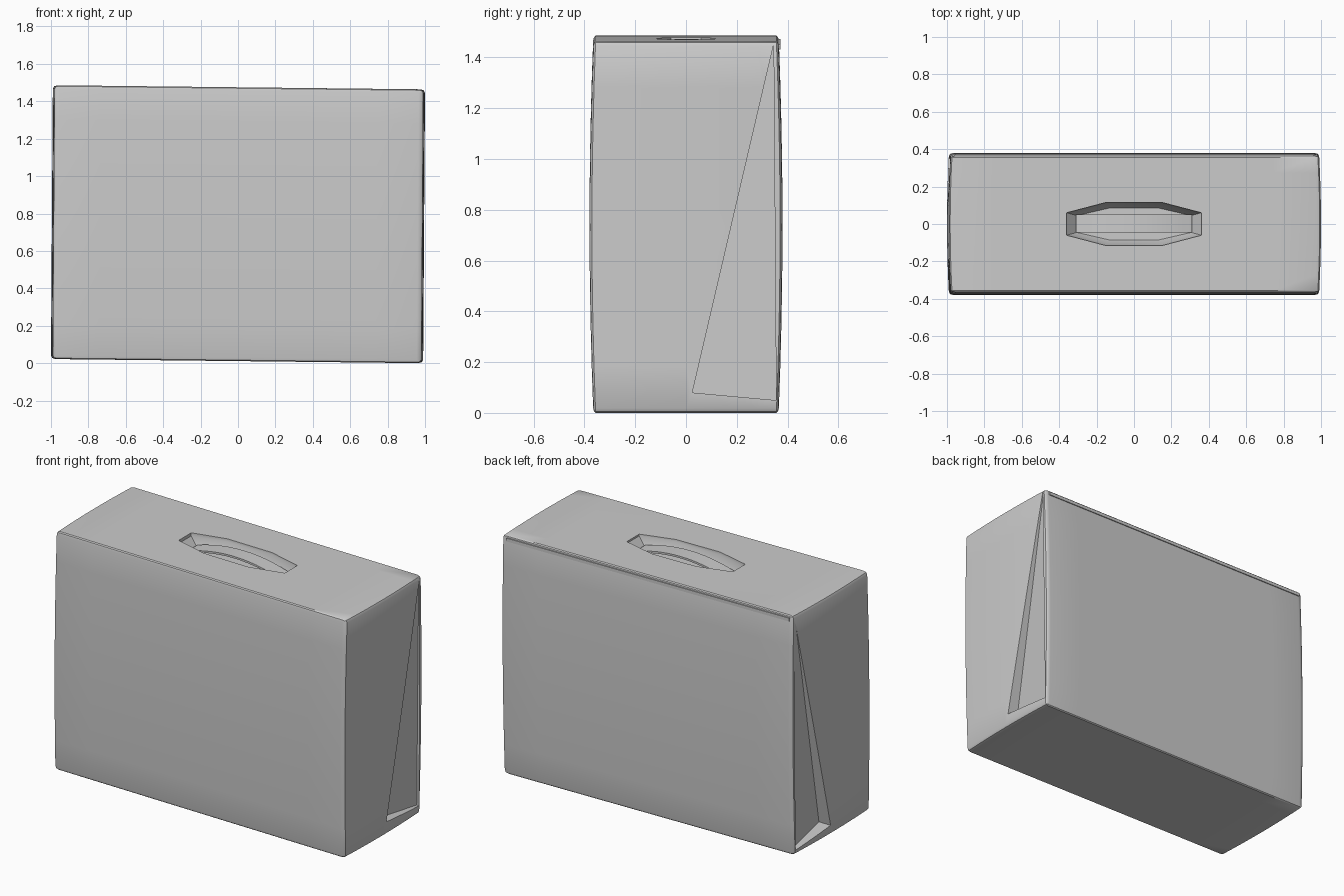
import bpy
import bmesh
from mathutils import Vector

cube = bpy.data.objects.get("Cube")
if cube:
    bpy.data.objects.remove(cube, do_unlink=True)

GREY = (0.6, 0.6, 0.6, 1)
card = bpy.data.materials.new("plain_grey_card")
card.use_nodes = True
card.diffuse_color = GREY
card.node_tree.nodes["Principled BSDF"].inputs["Base Color"].default_value = GREY


def make_object(name, bm):
    mesh = bpy.data.meshes.new(name)
    bmesh.ops.recalc_face_normals(bm, faces=bm.faces)
    bm.to_mesh(mesh)
    bm.free()
    mesh.materials.append(card)
    obj = bpy.data.objects.new(name, mesh)
    bpy.context.scene.collection.objects.link(obj)
    return obj


def hull(name, points):
    bm = bmesh.new()
    for p in points:
        bm.verts.new(p)
    bmesh.ops.convex_hull(bm, input=bm.verts)
    return make_object(name, bm)


def cut(target, cutter):
    mod = target.modifiers.new(cutter.name, 'BOOLEAN')
    mod.operation = 'DIFFERENCE'
    mod.solver = 'EXACT'
    mod.object = cutter
    cutter.hide_render = True
    cutter.hide_set(True)


def bulge(t):
    return 1 - t * t


# Carton: softly bulging box, slightly skewed in height
bm = bmesh.new()
bmesh.ops.create_cube(bm, size=2)
bmesh.ops.bevel(bm, geom=bm.edges[:], offset=0.025, segments=2, profile=0.5, affect='EDGES')
for axis in range(3):
    for i in range(1, 8):
        co, no = Vector((0, 0, 0)), Vector((0, 0, 0))
        co[axis] = -1 + i / 4
        no[axis] = 1
        bmesh.ops.bisect_plane(bm, geom=bm.verts[:] + bm.edges[:] + bm.faces[:],
                               plane_co=co, plane_no=no)
for v in bm.verts:
    x, y, z = v.co
    v.co.x = x * (0.985 + 0.01 * bulge(y)) + 0.005 * z
    v.co.y = y * (0.365 + 0.015 * bulge(z))
    v.co.z = 0.743 + z * 0.732 - 0.011 * x
carton = make_object("carton", bm)

# Pocket behind each diagonal end flap, deepest at the flap's lower edge
for side, name in ((1, "left_flap_pocket"), (-1, "right_flap_pocket")):
    inner = [(0.985, 0.345, 1.45), (0.92, 0.025, 0.08), (0.965, 0.355, 0.05)]
    outer = [(1.05, y, z) for x, y, z in inner]
    cut(carton, hull(name, [(side * x, y, z) for x, y, z in inner + outer]))

# Handle opening in the top, narrowing downwards
rim = [(0.36, 0.06), (0.15, 0.115), (0.36, -0.06), (0.15, -0.115)]
points = []
for x, y in rim:
    for s in (-1, 1):
        points += [(s * x, y, 1.55), (s * x, y, 1.46), (s * x * 0.85, y * 0.75, 1.4)]
cut(carton, hull("handle_opening", points))

# Carrying strap across the opening
bm = bmesh.new()
rows = []
for i in range(13):
    t = -1 + i / 6
    z = 1.41 + 0.05 * bulge(t)
    rows.append([bm.verts.new((0.31 * t, y, z + dz))
                 for y, dz in ((-0.045, 0), (0.05, 0), (0.05, 0.012), (-0.045, 0.012))])
for a, b in zip(rows, rows[1:]):
    for k in range(4):
        bm.faces.new((a[k], a[(k + 1) % 4], b[(k + 1) % 4], b[k]))
bm.faces.new(rows[0])
bm.faces.new(rows[-1])
strap = make_object("handle_strap", bm)

# Thin lid lip along the back panel
bm = bmesh.new()
bmesh.ops.create_cube(bm, size=1)
for v in bm.verts:
    v.co = Vector((v.co.x * 1.92, 0.366 + v.co.y * 0.012,
                   1.452 + v.co.z * 0.02 - 0.022 * v.co.x))
lip = make_object("back_lip", bm)

# Smooth panels with crisp folds
bpy.context.view_layer.update()
for obj in (carton, strap, lip):
    bpy.ops.object.select_all(action='DESELECT')
    bpy.context.view_layer.objects.active = obj
    obj.select_set(True)
    for mod in list(obj.modifiers):
        bpy.ops.object.modifier_apply(modifier=mod.name)
    bpy.ops.object.shade_smooth_by_angle(angle=0.6)
for obj in list(bpy.data.objects):
    if obj.name.endswith(("pocket", "opening")):
        bpy.data.objects.remove(obj, do_unlink=True)
